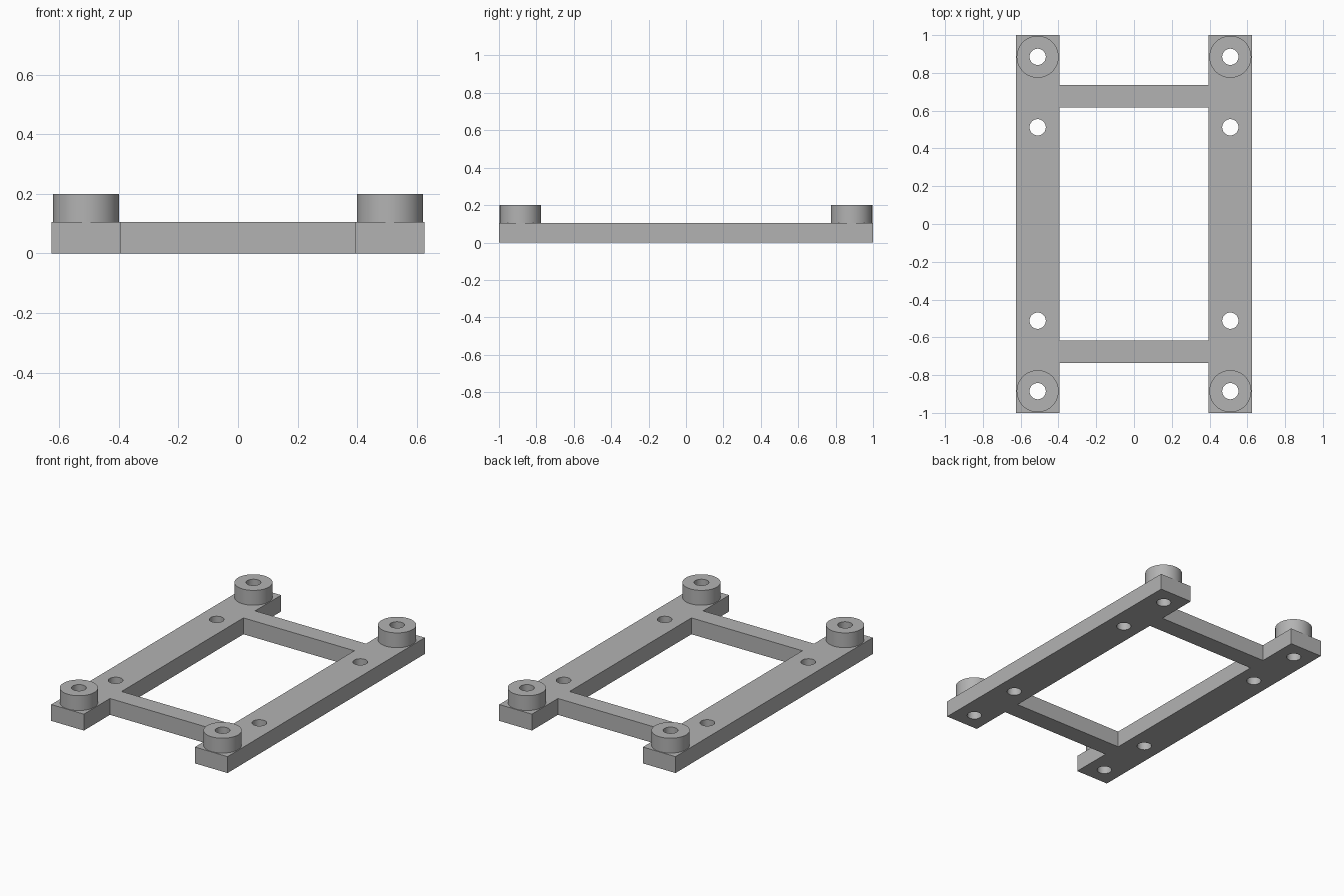
import bpy
import bmesh
from math import radians

default = bpy.data.objects.get("Cube")
if default:
    bpy.data.objects.remove(default, do_unlink=True)

RAIL_X, RAIL_W, RAIL_H = 0.51, 0.232, 0.105
BOSS_Y, HOLE_Y, BAR_Y = 0.885, 0.512, 0.677
BOSS_R, BOSS_TOP, HOLE_R = 0.111, 0.2, 0.043
SEGMENTS = 64

grey = bpy.data.materials.new("plain grey")
grey.use_nodes = True
color = (0.45, 0.45, 0.45, 1)
grey.diffuse_color = color
grey.node_tree.nodes["Principled BSDF"].inputs["Base Color"].default_value = color


def box(name, size, location):
    bpy.ops.mesh.primitive_cube_add(size=1, location=location)
    obj = bpy.context.object
    obj.name = name
    obj.scale = size
    bpy.ops.object.transform_apply(location=False, rotation=False, scale=True)
    obj.data.materials.append(grey)
    return obj


def cylinder(name, radius, bottom, top, x, y):
    bpy.ops.mesh.primitive_cylinder_add(
        vertices=SEGMENTS, radius=radius, depth=top - bottom,
        location=(x, y, (top + bottom) / 2))
    obj = bpy.context.object
    obj.name = name
    obj.data.materials.append(grey)
    return obj


def drill(obj, points):
    """Bore vertical through-holes at the given points."""
    for x, y in points:
        cutter = cylinder("hole_cutter", HOLE_R, -0.1, 0.3, x, y)
        cutter.hide_render = True
        mod = obj.modifiers.new("hole", "BOOLEAN")
        mod.operation, mod.solver, mod.object = "DIFFERENCE", "EXACT", cutter
        bpy.context.view_layer.objects.active = obj
        bpy.ops.object.modifier_apply(modifier=mod.name)
        bpy.data.objects.remove(cutter, do_unlink=True)
    bpy.ops.object.select_all(action="DESELECT")
    obj.select_set(True)
    bpy.context.view_layer.objects.active = obj
    bpy.ops.object.shade_smooth_by_angle(angle=radians(30))


for side, sx in (("left", 1), ("right", -1)):
    x = sx * RAIL_X
    # Long side rail with four screw holes
    rail = box(side + "_rail", (RAIL_W, 2, RAIL_H), (x, 0, RAIL_H / 2))
    drill(rail, [(x, y) for y in (-BOSS_Y, -HOLE_Y, HOLE_Y, BOSS_Y)])
    # Round standoffs at the rail ends
    for end, sy in (("front", -1), ("back", 1)):
        boss = cylinder(f"{end}_{side}_standoff", BOSS_R, RAIL_H, BOSS_TOP, x, sy * BOSS_Y)
        drill(boss, [(x, sy * BOSS_Y)])

# Crossbars joining the rails, open at the hidden ends
for end, sy in (("front", -1), ("back", 1)):
    bar = box(end + "_crossbar", (2 * RAIL_X - RAIL_W, 0.118, RAIL_H),
              (0, sy * BAR_Y, RAIL_H / 2))
    bm = bmesh.new()
    bm.from_mesh(bar.data)
    ends = [f for f in bm.faces if abs(f.normal.x) > 0.9]
    bmesh.ops.delete(bm, geom=ends, context="FACES_ONLY")
    bm.to_mesh(bar.data)
    bm.free()
